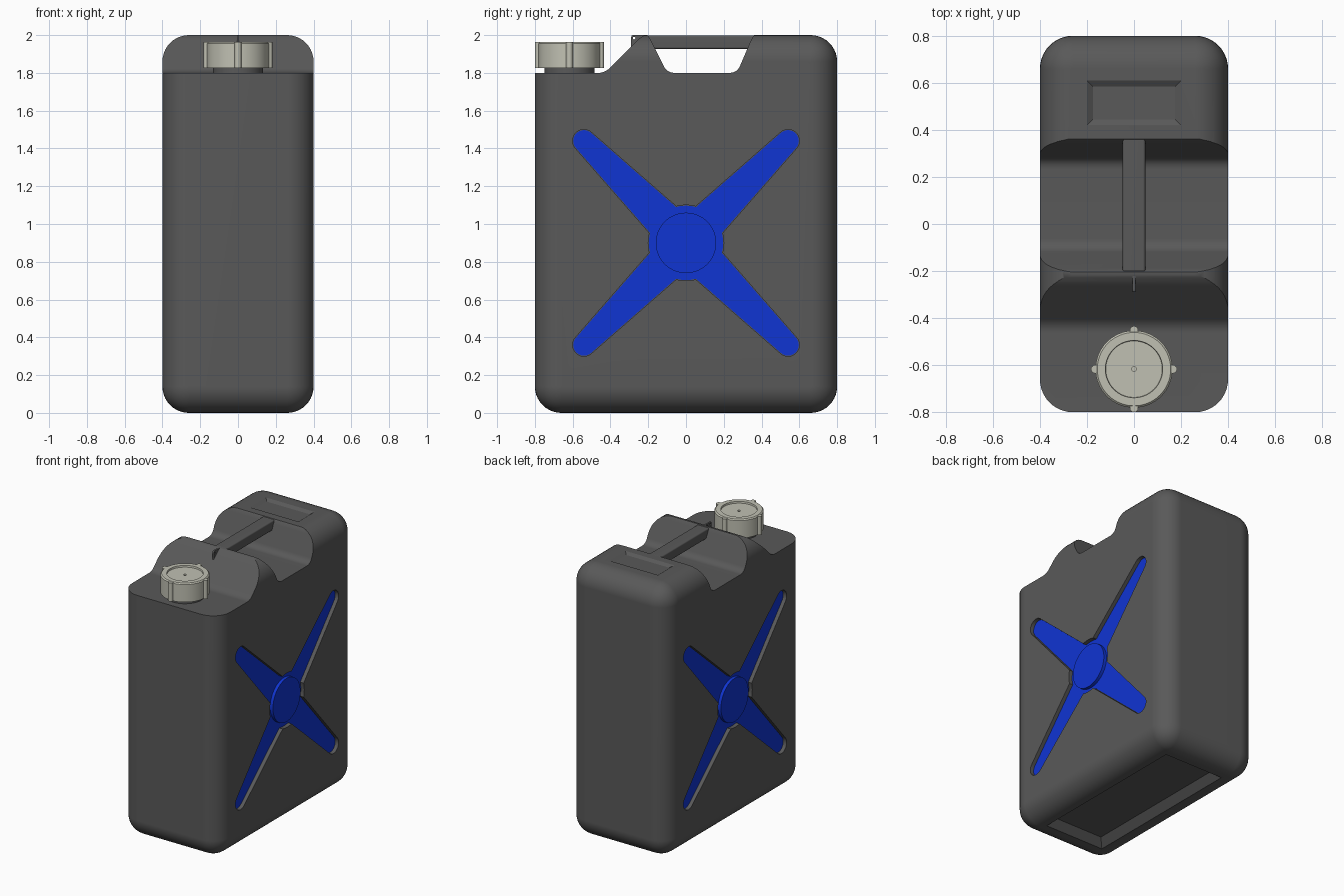
import bpy, bmesh, math
from mathutils import Vector, Matrix

if "Cube" in bpy.data.objects:
    bpy.data.objects.remove(bpy.data.objects["Cube"])


def material(name, rgb):
    m = bpy.data.materials.new(name)
    m.diffuse_color = (*rgb, 1)
    m.use_nodes = True
    m.node_tree.nodes["Principled BSDF"].inputs["Base Color"].default_value = m.diffuse_color
    return m


GREY = material("dark_grey_plastic", (0.1, 0.1, 0.1))
BLUE = material("blue_paint", (0.005, 0.035, 0.65))
CREAM = material("pale_cap_plastic", (0.53, 0.53, 0.45))


def finish(bm, name, mat):
    bmesh.ops.recalc_face_normals(bm, faces=bm.faces[:])
    me = bpy.data.meshes.new(name)
    bm.to_mesh(me)
    bm.free()
    me.materials.append(mat)
    ob = bpy.data.objects.new(name, me)
    bpy.context.collection.objects.link(ob)
    return ob


def activate(ob):
    bpy.ops.object.select_all(action='DESELECT')
    ob.select_set(True)
    bpy.context.view_layer.objects.active = ob


def smooth(ob):
    activate(ob)
    bpy.ops.object.shade_smooth_by_angle(angle=math.radians(30))
    mod = ob.modifiers.new("even_normals", 'WEIGHTED_NORMAL')
    mod.keep_sharp = True


def cut(target, cutter):
    cutter.hide_render = True
    mod = target.modifiers.new("cut", 'BOOLEAN')
    mod.operation, mod.solver, mod.object = 'DIFFERENCE', 'EXACT', cutter
    activate(target)
    bpy.ops.object.modifier_apply(modifier=mod.name)
    bpy.data.objects.remove(cutter, do_unlink=True)


def box(name, x, y, z, bevel, segs, mat):
    bm = bmesh.new()
    bmesh.ops.create_cube(bm, size=1)
    for v in bm.verts:
        v.co = [a + (b - a) * (c + 0.5) for (a, b), c in zip((x, y, z), v.co)]
    bmesh.ops.bevel(bm, geom=bm.edges[:], offset=bevel, segments=segs,
                    profile=0.5, affect='EDGES')
    return finish(bm, name, mat)


def prism(name, pts, x0, x1, mat):
    """Side outline in (y, z), extruded along x."""
    bm = bmesh.new()
    face = bm.faces.new([bm.verts.new((x0, y, z)) for y, z in pts])
    geo = bmesh.ops.extrude_face_region(bm, geom=[face])["geom"]
    vs = [g for g in geo if isinstance(g, bmesh.types.BMVert)]
    bmesh.ops.translate(bm, verts=vs, vec=(x1 - x0, 0, 0))
    return finish(bm, name, mat)


def soften(pts, n=6):
    """Round any corner given with a third value, its radius."""
    out = []
    for i, p in enumerate(pts):
        c = Vector(p[:2])
        if len(p) < 3:
            out.append(tuple(c))
            continue
        a = c + (Vector(pts[i - 1][:2]) - c).normalized() * p[2]
        b = c + (Vector(pts[(i + 1) % len(pts)][:2]) - c).normalized() * p[2]
        for k in range(n + 1):
            t = k / n
            out.append(tuple(a * (1 - t) ** 2 + c * 2 * t * (1 - t) + b * t * t))
    return out


def circle(cy, cz, r, n):
    return [(cy + r * math.cos(2 * math.pi * k / n),
             cz + r * math.sin(2 * math.pi * k / n)) for k in range(n)]


def frustum(name, x, y0, y1, z0, z1, slope):
    """Rectangle at z0 that narrows by slope towards z1."""
    bm = bmesh.new()
    for z, s in ((z0, 0), (z1, slope)):
        for sx, y in ((-1, y0 + s), (1, y0 + s), (1, y1 - s), (-1, y1 - s)):
            bm.verts.new((sx * (x - s), y, z))
    bmesh.ops.convex_hull(bm, input=bm.verts[:])
    return finish(bm, name, GREY)


def cross(shrink):
    """Four tapered arms with round tips around a round hub."""
    pts, hub, tip, reach = [], 0.2 - shrink, 0.06 - shrink, 0.764
    spread = math.asin((0.1 - shrink) / hub)
    for q in range(4):
        a = math.pi / 4 + q * math.pi / 2
        d = Vector((math.cos(a), math.sin(a)))
        for k in range(13):
            t = a + math.pi * (k / 12 - 0.5)
            pts.append((d.x * reach + tip * math.cos(t),
                        0.9 + d.y * reach + tip * math.sin(t)))
        for k in range(7):
            t = a + spread + (math.pi / 2 - 2 * spread) * k / 6
            pts.append((hub * math.cos(t), 0.9 + hub * math.sin(t)))
    return pts


def lathe(name, profile, y, mat):
    bm = bmesh.new()
    vs = [bm.verts.new((r, 0, z)) for r, z in profile]
    es = [bm.edges.new(p) for p in zip(vs, vs[1:])]
    bmesh.ops.spin(bm, geom=vs + es, cent=(0, 0, 0), axis=(0, 0, 1),
                   angle=2 * math.pi, steps=64)
    bmesh.ops.remove_doubles(bm, verts=bm.verts[:], dist=1e-4)
    bmesh.ops.translate(bm, verts=bm.verts[:], vec=(0, y, 0))
    ob = finish(bm, name, mat)
    smooth(ob)
    return ob


# Body: rounded block with front step, handle recess and shallow panels
body = box("body", (-0.4, 0.4), (-0.8, 0.8), (0, 2), 0.14, 10, GREY)
step = [(-1, 1.8), (-0.43, 1.8, 0.035), (-0.262, 1.968), (-0.246, 1.983),
        (-0.228, 1.995), (-0.21, 2.004), (-0.21, 2.2), (-1, 2.2)]
recess = [(-0.208, 2.004), (-0.198, 1.994), (-0.187, 1.975), (-0.1, 1.8, 0.04),
          (0.27, 1.8, 0.04), (0.345, 1.975), (0.356, 1.994), (0.366, 2.004),
          (0.366, 2.2), (-0.208, 2.2)]
for outline in (step, recess):
    cut(body, prism("cutter", soften(outline), -0.6, 0.6, GREY))
cut(body, frustum("cutter", 0.215, 0.405, 0.625, 2.01, 1.985, 0.04))
cut(body, frustum("cutter", 0.25, -0.63, 0.63, -0.01, 0.05, 0.06))

# Cross-shaped grooves with blue inlay and raised hub on both sides
for s, side in ((1, "right"), (-1, "left")):
    cut(body, prism("cutter", cross(0), s * 0.37, s * 0.5, GREY))
    prism(side + "_cross_inlay", cross(0.003), s * 0.362, s * 0.374, BLUE)
    hub = prism(side + "_hub_disc", circle(0, 0.9, 0.16, 64), s * 0.362, s * 0.397, BLUE)
    smooth(hub)
smooth(body)

# Carrying handle
smooth(box("handle", (-0.048, 0.048), (-0.205, 0.365), (1.927, 1.998), 0.01, 3, GREY))

# Eyelet tab in front of the handle
tab = prism("eyelet_tab", soften([(-0.29, 1.93), (-0.29, 2.0, 0.012),
                                  (-0.22, 2.0), (-0.22, 1.93)]), -0.006, 0.006, GREY)
cut(tab, prism("cutter", circle(-0.275, 1.984, 0.007, 16), -0.05, 0.05, GREY))

# Neck and screw cap with four grip lugs
CY = -0.617
lathe("neck", [(0, 1.78), (0.133, 1.78), (0.133, 1.84), (0, 1.84)], CY, GREY)
lathe("cap", [(0, 1.938), (0.01, 1.938), (0.01, 1.952), (0.12, 1.952), (0.122, 1.964),
              (0.156, 1.964), (0.164, 1.956), (0.164, 1.826), (0, 1.826)], CY, CREAM)
bm = bmesh.new()
for q in range(4):
    a = q * math.pi / 2
    pos = Vector((0.165 * math.cos(a), CY + 0.165 * math.sin(a), 1.894))
    bmesh.ops.create_cone(bm, cap_ends=True, segments=16, radius1=0.018, radius2=0.018,
                          depth=0.137, matrix=Matrix.Translation(pos))
smooth(finish(bm, "cap_lugs", CREAM))
